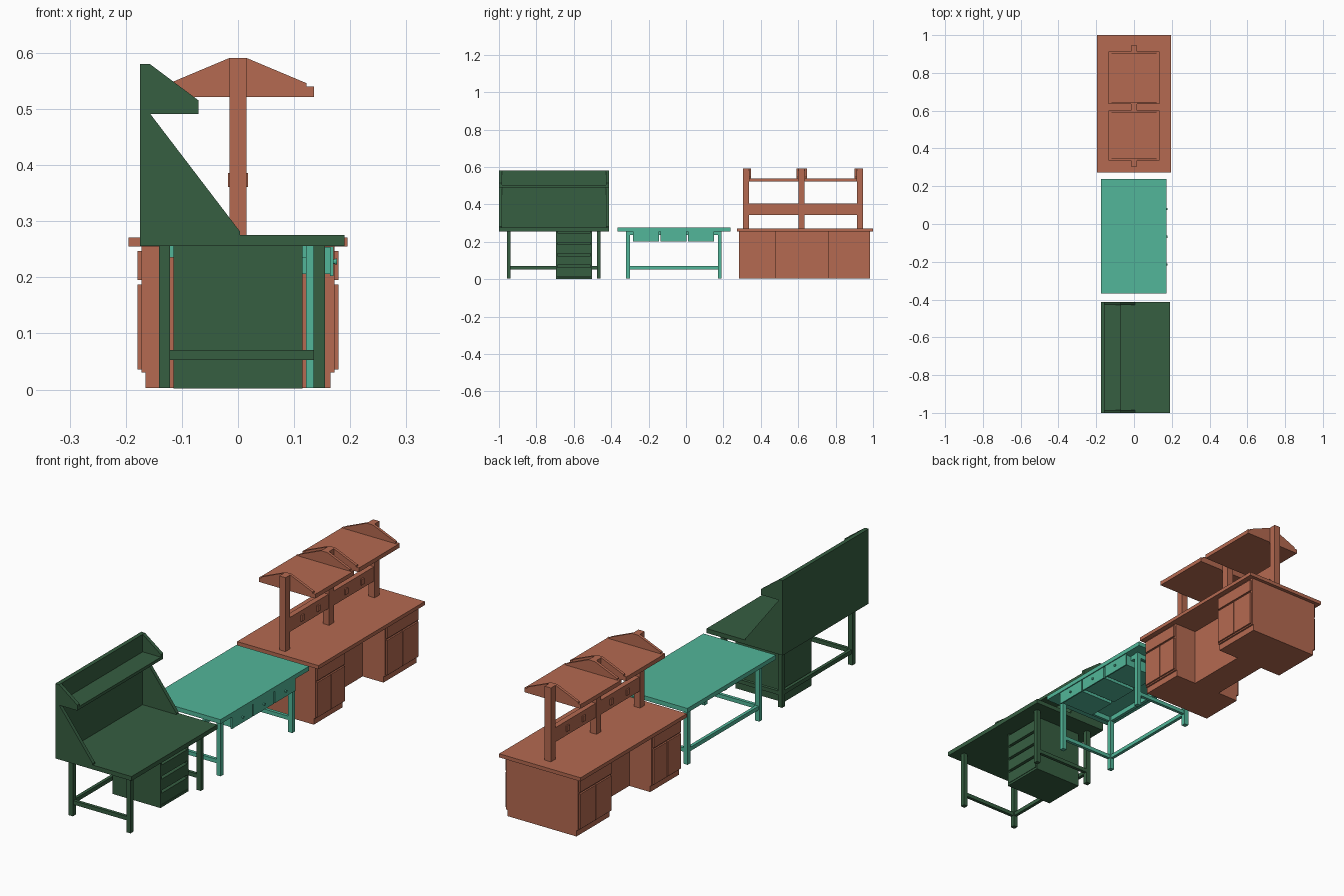
import bpy, bmesh
from mathutils import Matrix, Vector

if "Cube" in bpy.data.objects:
    bpy.data.objects.remove(bpy.data.objects["Cube"])


def material(name, rgb):
    m = bpy.data.materials.new(name)
    m.diffuse_color = (*rgb, 1)
    m.use_nodes = True
    m.node_tree.nodes["Principled BSDF"].inputs["Base Color"].default_value = m.diffuse_color
    return m


GREEN = material("dark_green", (0.037, 0.112, 0.053))
TEAL = material("teal", (0.084, 0.468, 0.319))
RUST = material("rust", (0.462, 0.144, 0.082))


def finish(name, bm, mat):
    me = bpy.data.meshes.new(name)
    bmesh.ops.recalc_face_normals(bm, faces=bm.faces)
    bm.to_mesh(me)
    bm.free()
    me.materials.append(mat)
    ob = bpy.data.objects.new(name, me)
    bpy.context.collection.objects.link(ob)
    return ob


def boxes(name, mat, *bounds):
    """One object from boxes given as (x0, x1, y0, y1, z0, z1)."""
    bm = bmesh.new()
    for x0, x1, y0, y1, z0, z1 in bounds:
        m = (Matrix.Translation(((x0 + x1) / 2, (y0 + y1) / 2, (z0 + z1) / 2))
             @ Matrix.Diagonal((abs(x1 - x0), y1 - y0, z1 - z0, 1)))
        bmesh.ops.create_cube(bm, size=1, matrix=m)
    return finish(name, bm, mat)


def plate(name, mat, profile, y0, y1):
    """Extrude an x-z profile along y."""
    bm = bmesh.new()
    f = bm.faces.new([bm.verts.new((x, y0, z)) for x, z in profile])
    ext = bmesh.ops.extrude_face_region(bm, geom=[f])["geom"]
    bmesh.ops.translate(bm, vec=(0, y1 - y0, 0),
                        verts=[v for v in ext if isinstance(v, bmesh.types.BMVert)])
    return finish(name, bm, mat)


def leg_frame(prefix, mat, xs, ys, w=0.02):
    """Four legs, an end stretcher on each side and one along the back."""
    boxes(prefix + "_legs", mat,
          *[(x, x + w, y, y + w, 0.003, 0.258) for x in xs for y in ys])
    e = 0.003
    boxes(prefix + "_stretchers", mat,
          *[(xs[0] + w, xs[1], y + e, y + w - e, 0.053, 0.07) for y in ys],
          (xs[0] + e, xs[0] + w - e, ys[0] + w, ys[1], 0.053, 0.07))


# ---- Green desk: top, back panel, legs ----
boxes("desk_top", GREEN, (-0.175, 0.19, -1.0, -0.412, 0.256, 0.275))
boxes("desk_back_panel", GREEN, (-0.175, -0.157, -1.0, -0.412, 0.275, 0.58))
leg_frame("desk", GREEN, (-0.141, 0.135), (-0.957, -0.476))

# Sloping side panels and the shelf end brackets
for side, y in (("near", -1.0), ("far", -0.428)):
    plate(f"desk_side_panel_{side}", GREEN,
          [(-0.157, 0.275), (0.004, 0.275), (0.004, 0.281), (-0.157, 0.492)], y, y + 0.016)
    plate(f"desk_shelf_bracket_{side}", GREEN,
          [(-0.157, 0.491), (-0.07, 0.491), (-0.07, 0.515), (-0.157, 0.58)], y, y + 0.016)
boxes("desk_shelf", GREEN, (-0.157, -0.07, -0.984, -0.428, 0.491, 0.504))

# Drawer pedestal with four fronts and finger slots between them
boxes("desk_pedestal", GREEN, (-0.115, 0.1, -0.695, -0.503, 0.002, 0.256),
      (0.1, 0.115, -0.695, -0.688, 0.002, 0.256), (0.1, 0.115, -0.51, -0.503, 0.002, 0.256),
      (0.1, 0.115, -0.688, -0.51, 0.002, 0.012))
boxes("desk_drawer_fronts", GREEN,
      *[(0.1, 0.115, -0.687, -0.511, 0.014 + i * 0.061, 0.063 + i * 0.061) for i in range(4)])

# ---- Teal table ----
boxes("table_top", TEAL, (-0.174, 0.173, -0.367, 0.239, 0.256, 0.275))
leg_frame("table", TEAL, (-0.141, 0.121), (-0.32, 0.17))
boxes("table_apron", TEAL, (-0.121, 0.121, -0.317, -0.305, 0.235, 0.256),
      (-0.121, 0.121, 0.175, 0.187, 0.235, 0.256),
      (-0.138, -0.124, -0.3, 0.17, 0.235, 0.256), (0.124, 0.138, -0.3, 0.17, 0.235, 0.256))
knob = Matrix.Rotation(1.5708, 4, "Y")
for i in range(3):
    y = -0.284 + i * 0.147
    boxes(f"table_drawer_{i + 1}", TEAL, (0.0, 0.164, y + 0.005, y + 0.135, 0.206, 0.254),
          (0.164, 0.17, y, y + 0.14, 0.202, 0.255))
    bm = bmesh.new()
    bmesh.ops.create_cone(bm, cap_ends=True, segments=10, radius1=0.004, radius2=0.006, depth=0.007,
                          matrix=Matrix.Translation((0.173, y + 0.07, 0.228)) @ knob)
    finish(f"table_drawer_knob_{i + 1}", bm, TEAL)

# ---- Rust island bench: top, centre block, corner cabinets ----
boxes("island_top", RUST, (-0.195, 0.195, 0.272, 1.0, 0.255, 0.271))
boxes("island_core", RUST, (-0.065, 0.065, 0.283, 0.985, 0.003, 0.255))
for sx, side in ((1, "right"), (-1, "left")):
    for end, y0, y1 in (("near", 0.283, 0.481), ("far", 0.76, 0.985)):
        boxes(f"island_cabinet_{side}_{end}", RUST,
              (sx * 0.065, sx * 0.172, y0, y1, 0.03, 0.255),
              (sx * 0.065, sx * 0.165, y0, y1, 0.003, 0.03))
        ym = (y0 + y1) / 2
        boxes(f"island_doors_{side}_{end}", RUST,
              (sx * 0.172, sx * 0.179, y0 + 0.006, ym - 0.002, 0.036, 0.187),
              (sx * 0.172, sx * 0.179, ym + 0.002, y1 - 0.006, 0.036, 0.187))
        boxes(f"island_drawer_{side}_{end}", RUST,
              (sx * 0.172, sx * 0.179, y0 + 0.006, y1 - 0.006, 0.195, 0.247))

# Posts and service rail with outlet boxes
boxes("island_posts", RUST,
      *[(-0.015, 0.015, y, y + 0.032, 0.271, 0.591) for y in (0.304, 0.602, 0.914)])
boxes("island_service_rail", RUST, (-0.012, 0.012, 0.336, 0.602, 0.343, 0.405),
      (-0.012, 0.012, 0.634, 0.914, 0.343, 0.405))
boxes("island_outlets", RUST,
      *[(s * 0.012, s * 0.018, y - 0.009, y + 0.009, 0.361, 0.386)
        for s in (1, -1) for y in (0.42, 0.53, 0.72, 0.83)])

# Overhead shelves, each between two gabled brackets
half = [(0.135, 0.521), (0.135, 0.54), (0.122, 0.54), (0.122, 0.546), (0.015, 0.591)]
gable = half + [(-x, z) for x, z in reversed(half)]
for n, (y0, y1) in enumerate(((0.336, 0.602), (0.634, 0.914)), 1):
    boxes(f"island_shelf_{n}", RUST, (-0.135, 0.135, y0 + 0.012, y1 - 0.012, 0.521, 0.539))
    plate(f"island_shelf_bracket_{n}a", RUST, gable, y0, y0 + 0.012)
    plate(f"island_shelf_bracket_{n}b", RUST, gable, y1 - 0.012, y1)
